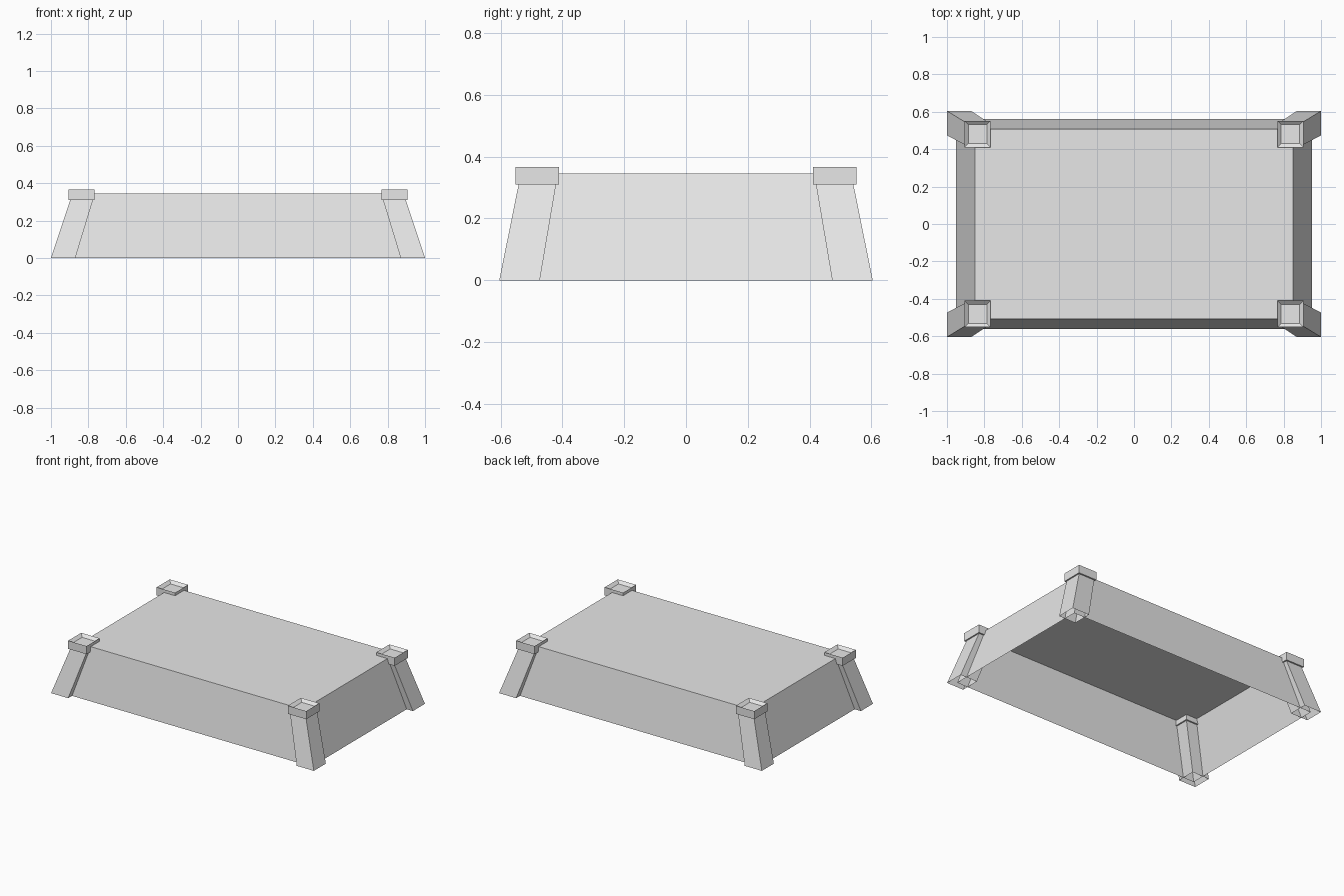
import bpy
import bmesh

cube = bpy.data.objects.get("Cube")
if cube:
    bpy.data.objects.remove(cube, do_unlink=True)

grey = bpy.data.materials.new("plain_grey")
grey.use_nodes = True
colour = (0.8, 0.8, 0.8, 1)
grey.diffuse_color = colour
grey.node_tree.nodes["Principled BSDF"].inputs["Base Color"].default_value = colour


def frustum(name, low, high, z0, z1, open_ends=(), recess=None, mirrored=False):
    """Tapered box; low and high are (x0, x1, y0, y1) rectangles."""
    bm = bmesh.new()
    bmesh.ops.create_cube(bm, size=2)
    ends = {"bottom": [], "top": []}
    for f in bm.faces:
        if abs(f.normal.z) > 0.9:
            ends["top" if f.normal.z > 0 else "bottom"].append(f)
    for v in bm.verts:
        x0, x1, y0, y1 = high if v.co.z > 0 else low
        v.co = (x1 if v.co.x > 0 else x0,
                y1 if v.co.y > 0 else y0,
                z1 if v.co.z > 0 else z0)
    bm.normal_update()
    if recess:
        width, depth = recess
        bmesh.ops.inset_individual(bm, faces=ends["top"], thickness=width)
        for v in ends["top"][0].verts:
            v.co.z -= depth
    for end in open_ends:
        bmesh.ops.delete(bm, geom=ends[end], context="FACES_ONLY")
    mesh = bpy.data.meshes.new(name)
    bm.to_mesh(mesh)
    bm.free()
    mesh.materials.append(grey)
    obj = bpy.data.objects.new(name, mesh)
    bpy.context.collection.objects.link(obj)
    if mirrored:
        mod = obj.modifiers.new("four_corners", "MIRROR")
        mod.use_axis = (True, True, False)
        mod.use_mirror_merge = False
    return obj


# Sloping body shell, open underneath
frustum("body_shell", (-0.953, 0.953, -0.562, 0.562),
        (-0.85, 0.85, -0.507, 0.507), 0, 0.345, open_ends=("bottom",))

# Leaning hollow corner posts
frustum("corner_posts", (0.87, 1.0, 0.473, 0.604),
        (0.775, 0.896, 0.42, 0.541), 0, 0.312,
        open_ends=("bottom", "top"), mirrored=True)

# Square caps with a shallow recess
frustum("post_caps", (0.766, 0.906, 0.41, 0.552),
        (0.766, 0.906, 0.41, 0.552), 0.31, 0.366,
        recess=(0.029, 0.018), mirrored=True)
